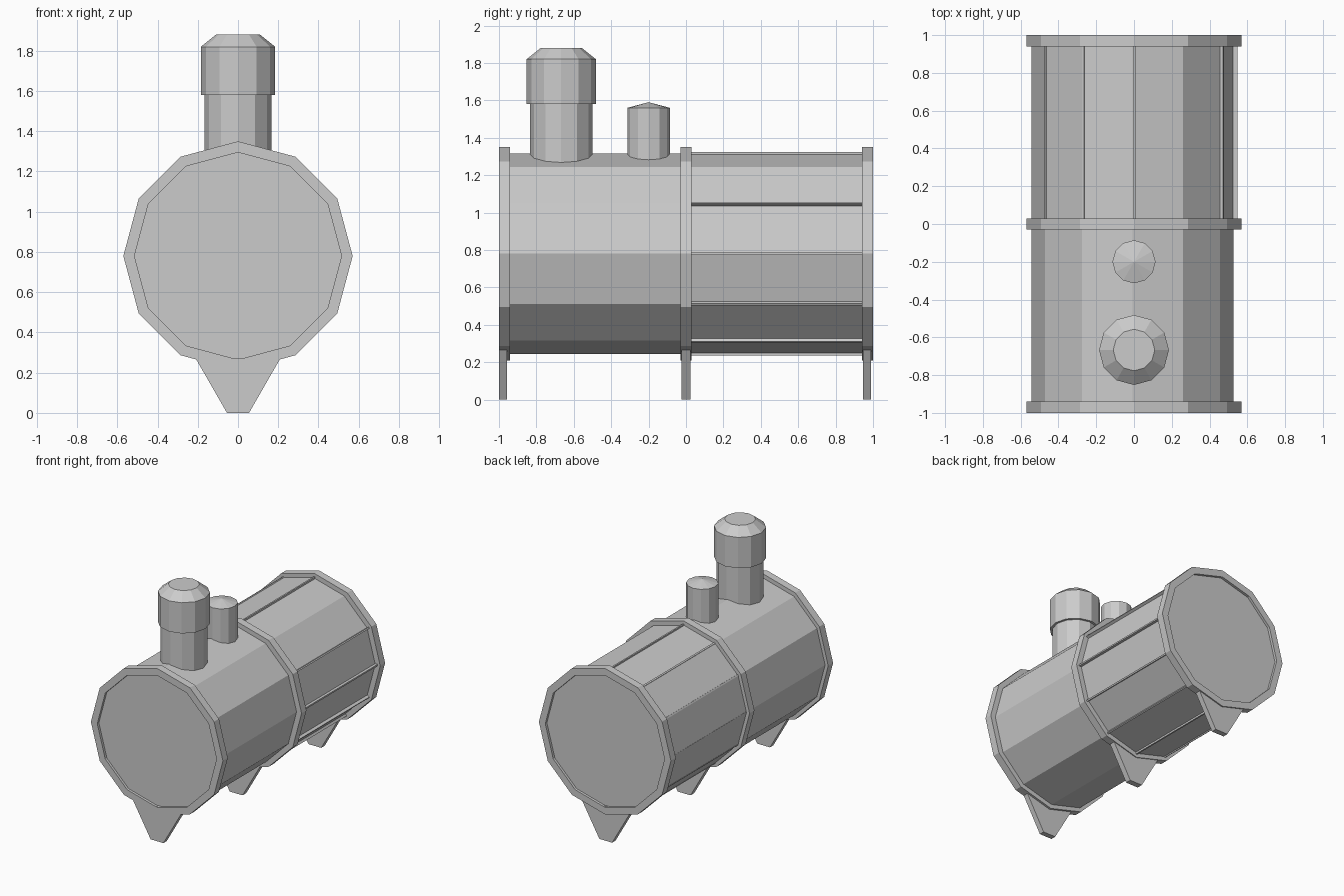
import bpy, bmesh
from math import sin, cos, pi, radians
from mathutils import Matrix

if "Cube" in bpy.data.objects:
    bpy.data.objects.remove(bpy.data.objects["Cube"])

SIDES = 12
AXIS_Z = 0.78          # height of the barrel axis


def finish(name, bm, matrix=None):
    bmesh.ops.remove_doubles(bm, verts=bm.verts, dist=1e-5)
    bmesh.ops.recalc_face_normals(bm, faces=bm.faces)
    mesh = bpy.data.meshes.new(name)
    bm.to_mesh(mesh)
    bm.free()
    if matrix:
        mesh.transform(matrix)
    obj = bpy.data.objects.new(name, mesh)
    bpy.context.collection.objects.link(obj)
    return obj


def lathe(name, profile, matrix, ring=False):
    """Turn (radius, height) points round local z; ring closes the profile on itself."""
    bm = bmesh.new()
    loops = []
    for r, h in profile:
        loops.append([bm.verts.new((r * cos(2 * pi * i / SIDES), r * sin(2 * pi * i / SIDES), h))
                      for i in range(SIDES)])
    pairs = list(zip(loops, loops[1:]))
    if ring:
        pairs.append((loops[-1], loops[0]))
    else:
        bm.faces.new(loops[0])
        bm.faces.new(loops[-1])
    for a, b in pairs:
        for i in range(SIDES):
            j = (i + 1) % SIDES
            bm.faces.new((a[i], a[j], b[j], b[i]))
    return finish(name, bm, matrix)


def along_y(x=0.0):
    return Matrix.Translation((x, 0, AXIS_Z)) @ Matrix.Rotation(radians(-90), 4, 'X')


def prism(name, points, y0, y1):
    """Extrude an (x, z) outline from y0 to y1."""
    bm = bmesh.new()
    face = bm.faces.new([bm.verts.new((x, y0, z)) for x, z in points])
    new = bmesh.ops.extrude_face_region(bm, geom=[face])["geom"]
    bmesh.ops.translate(bm, vec=(0, y1 - y0, 0),
                        verts=[v for v in new if isinstance(v, bmesh.types.BMVert)])
    return finish(name, bm)


# Barrel, its end faces sit slightly inside the end bands
lathe("barrel", [(0.535, -0.98), (0.535, 0.98)], along_y(-0.008))

# Three bands and the foot under each
for name, y0, y1, f0, f1 in (("front", -1.0, -0.94, -0.999, -0.957),
                             ("middle", -0.03, 0.03, -0.023, 0.023),
                             ("back", 0.94, 1.0, 0.947, 0.99)):
    lathe(name + "_band", [(0.515, y0), (0.57, y0), (0.57, y1), (0.515, y1)],
          along_y(), ring=True)
    prism(name + "_foot", [(-0.055, 0), (0.055, 0), (0.21, 0.27), (-0.21, 0.27)], f0, f1)

# Thin seam strips along the corners of the rear half
for k in range(SIDES):
    if k == 1:
        continue
    a = radians(30 * k)
    corners = [(-0.006, 0.515), (0.006, 0.515), (0.006, 0.545), (-0.006, 0.545)]
    prism(f"seam_strip_{k}",
          [(t * cos(a) + r * sin(a) + 0.002, AXIS_Z - t * sin(a) + r * cos(a)) for t, r in corners],
          0.02, 0.95)

# Chimney with a wider chamfered cap
lathe("chimney", [(0.167, 1.15), (0.167, 1.58), (0.185, 1.58), (0.185, 1.82), (0.11, 1.88)],
      Matrix.Translation((0, -0.667, 0)))

# Small dome with a shallow pointed top
lathe("steam_dome", [(0.114, 1.2), (0.114, 1.56), (0.001, 1.59)],
      Matrix.Translation((0, -0.2, 0)))
